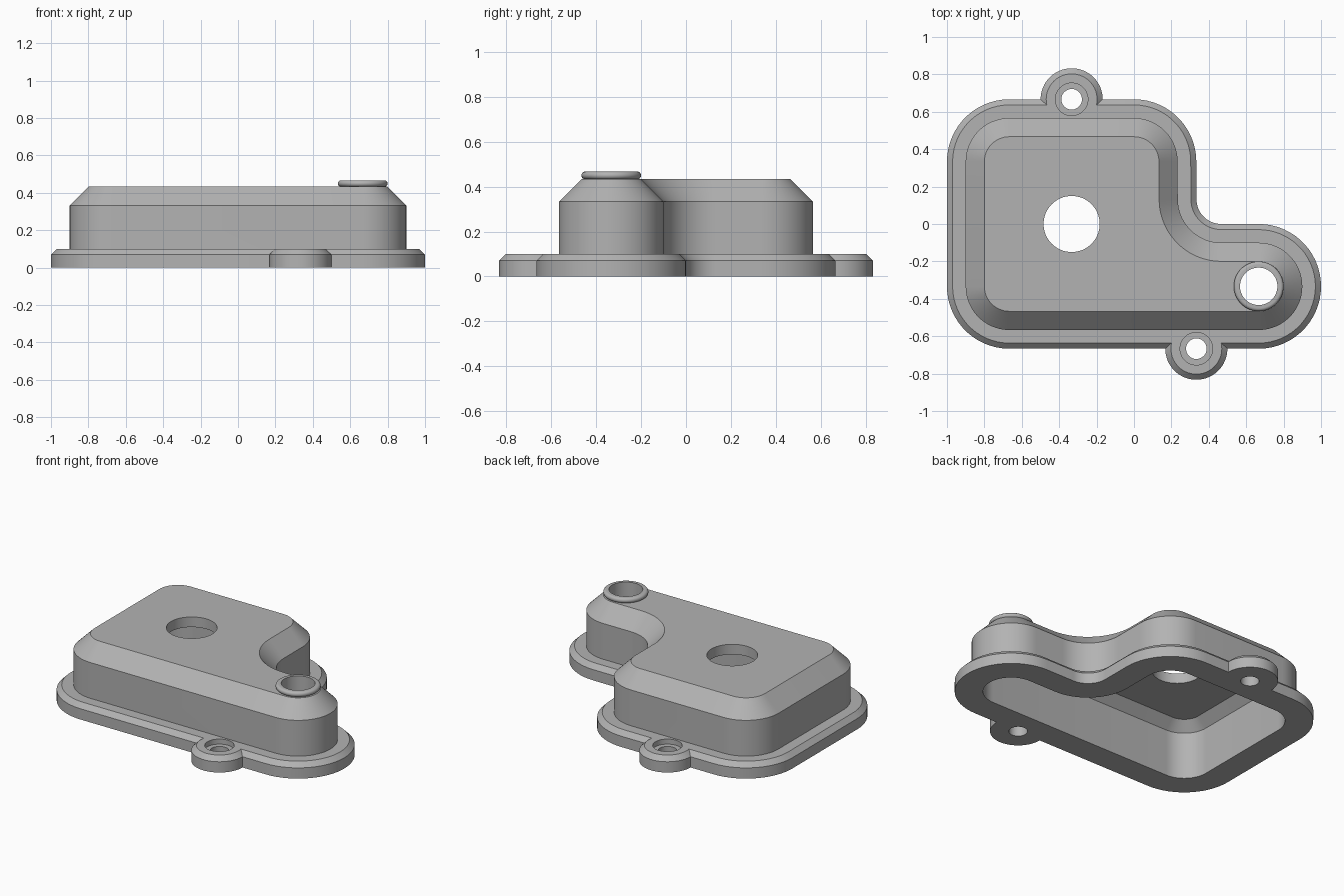
import bpy, bmesh, math

old = bpy.data.objects.get("Cube")
if old:
    bpy.data.objects.remove(old, do_unlink=True)

grey = bpy.data.materials.new("cast grey")
grey.use_nodes = True
colour = (0.45, 0.45, 0.45, 1)
grey.diffuse_color = colour
grey.node_tree.nodes["Principled BSDF"].inputs["Base Color"].default_value = colour

T = 1 / 3
TABS = [(-T, 2 * T), (T, -2 * T)]
BOSS = (2 * T, -T)
# Outline arcs: centre, radius, direction (1 convex, -1 concave), start and end angle
ARCS = [(-2 * T, -T, T, 1, 180, 270), (2 * T, -T, T, 1, 270, 450),
        (0.467, 0.133, 0.133, -1, 270, 180), (0, T, T, 1, 0, 90),
        (-2 * T, T, T, 1, 90, 180)]


def outline(inset):
    pts = []
    for cx, cy, r, sign, a0, a1 in ARCS:
        n = abs(a1 - a0) // 6
        rad = r - sign * inset
        for i in range(n + 1):
            a = math.radians(a0 + (a1 - a0) * i / n)
            pts.append((cx + rad * math.cos(a), cy + rad * math.sin(a)))
    return pts


def circle(r, centre, n=64):
    return [(centre[0] + r * math.cos(2 * math.pi * i / n),
             centre[1] + r * math.sin(2 * math.pi * i / n)) for i in range(n)]


def loft(name, rings, closed=False):
    """Bridge (points, z) rings; cap the ends, or join them into a loop."""
    bm = bmesh.new()
    loops = [[bm.verts.new((x, y, z)) for x, y in pts] for pts, z in rings]
    pairs = list(zip(loops, loops[1:]))
    if closed:
        pairs.append((loops[-1], loops[0]))
    else:
        bm.faces.new(loops[0][::-1])
        bm.faces.new(loops[-1])
    for a, b in pairs:
        for i in range(len(a)):
            j = (i + 1) % len(a)
            bm.faces.new((a[i], a[j], b[j], b[i]))
    bmesh.ops.recalc_face_normals(bm, faces=bm.faces)
    mesh = bpy.data.meshes.new(name)
    bm.to_mesh(mesh)
    bm.free()
    ob = bpy.data.objects.new(name, mesh)
    mesh.materials.append(grey)
    bpy.context.collection.objects.link(ob)
    return ob


def select(ob):
    bpy.ops.object.select_all(action="DESELECT")
    ob.select_set(True)
    bpy.context.view_layer.objects.active = ob


def combine(target, tool, operation):
    select(target)
    mod = target.modifiers.new(tool.name, "BOOLEAN")
    mod.operation, mod.object, mod.solver = operation, tool, "EXACT"
    bpy.ops.object.modifier_apply(modifier=mod.name)
    bpy.data.objects.remove(tool, do_unlink=True)


def cut(target, centre, r, z0, z1):
    tool = loft("cutter", [(circle(r, centre), z0), (circle(r, centre), z1)])
    combine(target, tool, "DIFFERENCE")


# Hollow housing: ceiling, inner wall, flange, outer wall, sloped shoulder, top
section = [(0.227, 0.367), (0.167, 0.307), (0.167, 0), (0, 0), (0, 0.07),
           (0.03, 0.1), (0.1, 0.1), (0.1, 0.333), (0.2, 0.433)]
housing = loft("housing", [(outline(d), z) for d, z in section])

# Mounting tabs with counterbored screw holes
for c in TABS:
    tab = loft("mounting_tab", [(circle(r, c), z) for r, z in
                                [(0.166, 0), (0.166, 0.07), (0.136, 0.1)]])
    combine(housing, tab, "UNION")
for c in TABS:
    cut(housing, c, 0.055, -0.1, 0.2)
    cut(housing, c, 0.087, 0.067, 0.2)

# Openings in the top
cut(housing, (-T, 0), 0.15, 0.2, 0.6)
cut(housing, BOSS, 0.1, 0.2, 0.6)

# Rounded collar around the filler opening
bead = [(0.1, 0.425), (0.1, 0.467), (0.116, 0.467)]
bead += [(0.116 + 0.017 * math.cos(math.radians(a)),
          0.45 + 0.017 * math.sin(math.radians(a))) for a in range(75, -76, -15)]
bead.append((0.116, 0.425))
collar = loft("filler_collar", [(circle(r, BOSS), z) for r, z in bead], closed=True)

for ob in (housing, collar):
    select(ob)
    bpy.ops.object.shade_smooth_by_angle(angle=math.radians(30))
